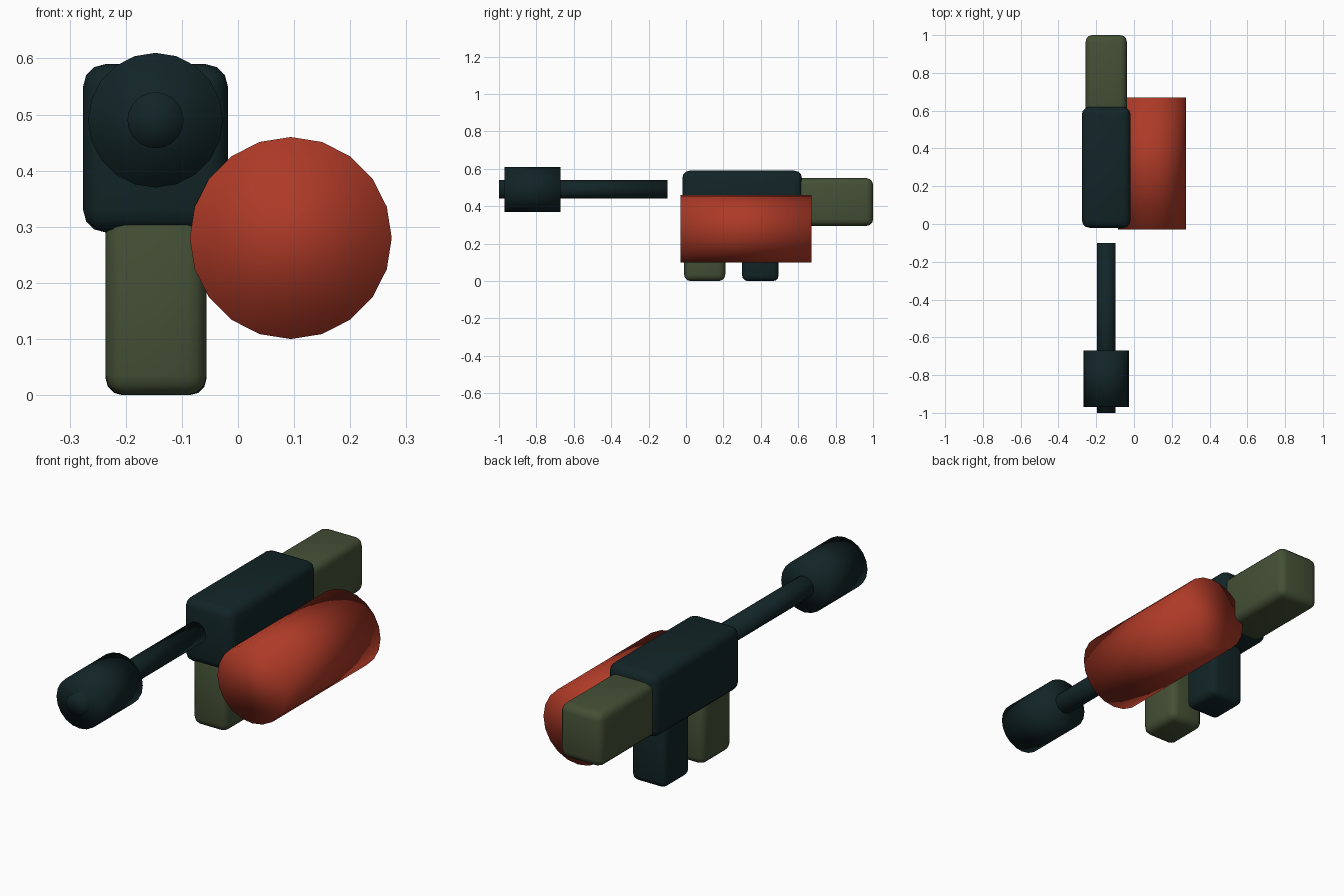
import bpy, bmesh, math
from mathutils import Matrix, Vector

if "Cube" in bpy.data.objects:
    bpy.data.objects.remove(bpy.data.objects["Cube"])


def material(name, rgb):
    m = bpy.data.materials.new(name)
    m.diffuse_color = (*rgb, 1.0)
    m.use_nodes = True
    m.node_tree.nodes["Principled BSDF"].inputs["Base Color"].default_value = m.diffuse_color
    return m


DARK = material("dark teal metal", (0.006, 0.018, 0.020))
GREEN = material("olive green", (0.058, 0.080, 0.036))
RED = material("rust red", (0.42, 0.042, 0.020))


def finish(name, bm, mat):
    for f in bm.faces:
        f.smooth = True
    mesh = bpy.data.meshes.new(name)
    bm.to_mesh(mesh)
    bm.free()
    mesh.materials.append(mat)
    ob = bpy.data.objects.new(name, mesh)
    bpy.context.collection.objects.link(ob)
    return ob


def rounded_box(name, x, y, z, mat, radius):
    """Softly bevelled block given its (min, max) range on each axis."""
    bm = bmesh.new()
    bmesh.ops.create_cube(bm, size=1)
    bmesh.ops.scale(bm, vec=[r[1] - r[0] for r in (x, y, z)], verts=bm.verts)
    bmesh.ops.translate(bm, vec=[sum(r) / 2 for r in (x, y, z)], verts=bm.verts)
    ob = finish(name, bm, mat)
    bevel = ob.modifiers.new("rounding", 'BEVEL')
    bevel.width = radius
    bevel.segments = 3
    bevel.limit_method = 'NONE'


def tube(name, x, z, radius, y0, y1, mat, fan=False):
    """Twenty-sided cylinder along y."""
    bm = bmesh.new()
    bmesh.ops.create_cone(bm, cap_ends=True, cap_tris=fan, segments=20,
                          radius1=radius, radius2=radius, depth=y1 - y0)
    bm.transform(Matrix.Translation(Vector((x, (y0 + y1) / 2, z)))
                 @ Matrix.Rotation(math.pi / 2, 4, 'X'))
    finish(name, bm, mat)


# Body, stock and the two grips
rounded_box("receiver", (-0.276, -0.018), (-0.02, 0.62), (0.29, 0.59), DARK, 0.04)
rounded_box("stock", (-0.256, -0.038), (0.56, 1.0), (0.295, 0.55), GREEN, 0.035)
rounded_box("front_grip", (-0.236, -0.056), (-0.01, 0.21), (0.0, 0.33), GREEN, 0.035)
rounded_box("rear_grip", (-0.236, -0.056), (0.30, 0.495), (0.0, 0.33), DARK, 0.03)

# Barrel with its muzzle sleeve
tube("barrel", -0.147, 0.49, 0.05, -1.0, -0.10, DARK, fan=True)
tube("muzzle", -0.147, 0.49, 0.12, -0.97, -0.67, DARK)

# Side drum
tube("side_drum", 0.094, 0.28, 0.18, -0.03, 0.67, RED)
